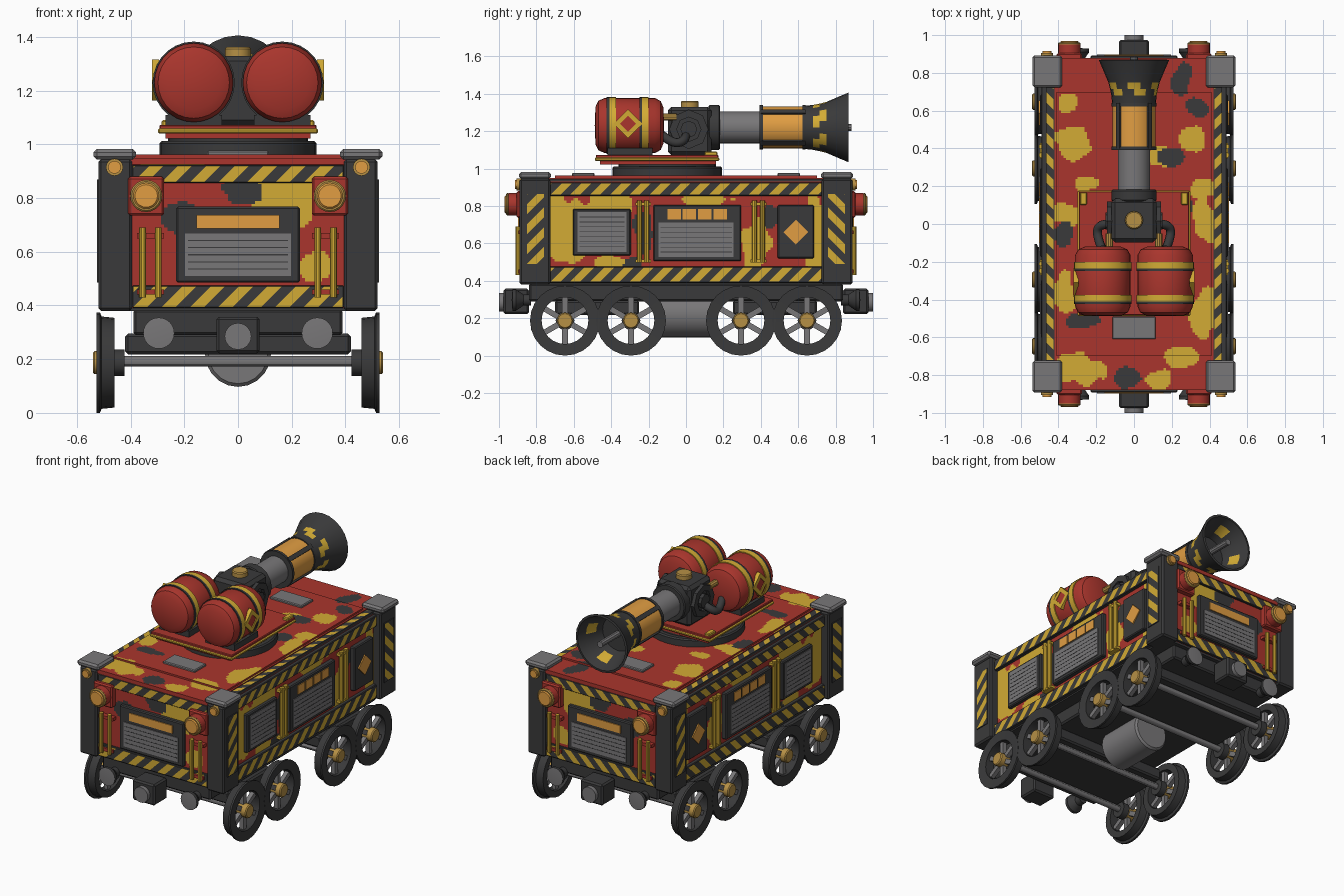
import bpy, bmesh, math
from mathutils import Matrix, Vector, noise

if "Cube" in bpy.data.objects:
    bpy.data.objects.remove(bpy.data.objects["Cube"])

def material(name, rgb):
    m = bpy.data.materials.new(name)
    m.diffuse_color = (*rgb, 1)
    m.use_nodes = True
    m.node_tree.nodes["Principled BSDF"].inputs["Base Color"].default_value = m.diffuse_color
    return m

RED = material("red_paint", (0.40, 0.036, 0.026))
YEL = material("yellow_paint", (0.65, 0.41, 0.035))
DARK = material("dark_iron", (0.042, 0.042, 0.043))
GREY = material("grey_steel", (0.19, 0.185, 0.19))
ORG = material("orange_glow", (0.75, 0.34, 0.055))
BRASS = material("brass", (0.47, 0.28, 0.06))

# Frames map (u, v, depth) to the right side, the front end and the roof
SIDE = Matrix(((0, 0, 1, 0), (1, 0, 0, 0), (0, 1, 0, 0), (0, 0, 0, 1)))
FRONT = Matrix(((1, 0, 0, 0), (0, 0, -1, 0), (0, 1, 0, 0), (0, 0, 0, 1)))
ROOF = Matrix.Identity(4)

def finish(bm, name, frame, mats, mirror=""):
    bm.transform(frame)
    me = bpy.data.meshes.new(name)
    bm.to_mesh(me)
    bm.free()
    for m in mats:
        me.materials.append(m)
    ob = bpy.data.objects.new(name, me)
    bpy.context.collection.objects.link(ob)
    if mirror:
        mod = ob.modifiers.new("mirror", 'MIRROR')
        mod.use_axis = ("x" in mirror, "y" in mirror, False)
        mod.use_mirror_merge = False
    return ob

def box(name, frame, u, v, d, mat, mirror="", bevel=0.0):
    bm = bmesh.new()
    bmesh.ops.create_cube(bm, size=1)
    for p in bm.verts:
        p.co = [(a[0] + a[1]) / 2 + c * (a[1] - a[0]) for a, c in zip((u, v, d), p.co)]
    if bevel:
        bmesh.ops.bevel(bm, geom=bm.edges[:], offset=bevel, segments=1, affect='EDGES')
    return finish(bm, name, frame, [mat], mirror)

def lathe(name, frame, cu, cv, profile, mats, mirror="", segs=24, closed=False, rule=None):
    bm = bmesh.new()
    rings = [[bm.verts.new((cu + r * math.cos(k * math.tau / segs), cv + r * math.sin(k * math.tau / segs), d))
              for k in range(segs)] for r, d in profile]
    n = len(rings)
    for j in range(n if closed else n - 1):
        a, b = rings[j], rings[(j + 1) % n]
        for k in range(segs):
            f = bm.faces.new((a[k], a[(k + 1) % segs], b[(k + 1) % segs], b[k]))
            if rule:
                f.material_index = rule(j, k)
    bmesh.ops.remove_doubles(bm, verts=bm.verts[:], dist=1e-5)
    bmesh.ops.recalc_face_normals(bm, faces=bm.faces[:])
    return finish(bm, name, frame, mats if isinstance(mats, list) else [mats], mirror)

def rod(name, frame, cu, cv, r, d0, d1, mat, mirror="", segs=16, ch=0.0):
    return lathe(name, frame, cu, cv, [(0, d0), (r - ch, d0), (r, d0 + ch), (r, d1 - ch), (r - ch, d1), (0, d1)], mat, mirror, segs)

def hazard(name, frame, u, v, d, mirror, step=0.053):
    bm = bmesh.new()
    bm.faces.new([bm.verts.new((a, b, d)) for a, b in ((u[0], v[0]), (u[1], v[0]), (u[1], v[1]), (u[0], v[1]))])
    for i in range(-30, 40):
        bmesh.ops.bisect_plane(bm, geom=bm.verts[:] + bm.edges[:] + bm.faces[:],
                               plane_co=(u[0] + i * step, v[0], d), plane_no=(1, -1, 0))
    for f in bm.faces:
        c = f.calc_center_median()
        f.material_index = math.floor((c.x - u[0] - c.y + v[0]) / step) % 2
    return finish(bm, name, frame, [YEL, DARK], mirror)

def camo(name, frame, u, v, d, blobs, mirror="", cell=0.0125):
    nu, nv = round((u[1] - u[0]) / cell), round((v[1] - v[0]) / cell)
    bm = bmesh.new()
    g = [[bm.verts.new((u[0] + (u[1] - u[0]) * i / nu, v[0] + (v[1] - v[0]) * j / nv, d)) for j in range(nv + 1)]
         for i in range(nu + 1)]
    for i in range(nu):
        for j in range(nv):
            f = bm.faces.new((g[i][j], g[i + 1][j], g[i + 1][j + 1], g[i][j + 1]))
            c = f.calc_center_median()
            w = 1.1 * noise.noise(Vector((c.x * 11, c.y * 11, 3.3)))
            for bu, bv, ru, rv, m in blobs:
                if ((c.x - bu) / ru) ** 2 + ((c.y - bv) / rv) ** 2 + w < 1:
                    f.material_index = m
    return finish(bm, name, frame, [RED, YEL, DARK], mirror)

def louvre(name, frame, u, v, d, mirror):
    box(name + "_grille", frame, u, v, (d - .01, d), GREY, mirror)
    n = round((v[1] - v[0]) / 0.027)
    for i in range(1, n):
        z = v[0] + (v[1] - v[0]) * i / n
        box(name + "_slot", frame, (u[0] + .01, u[1] - .01), (z - .002, z + .002), (d - .005, d + .001), DARK, mirror)

# Hull core and painted camouflage panels
roof = [(-.36, .64, .06, .07, 1), (-.33, .42, .10, .11, 1), (-.25, .22, .06, .05, 1), (-.34, .06, .08, .06, 1),
        (-.37, -.36, .06, .12, 1), (.15, .36, .08, .05, 1), (.36, .19, .07, .05, 1), (.38, .02, .06, .12, 1),
        (.37, -.46, .08, .12, 1), (-.28, -.77, .13, .10, 1), (.12, -.83, .08, .06, 1), (.26, -.69, .09, .06, 1),
        (.3, .45, .06, .07, 1), (.25, .76, .06, .08, 2), (.33, .62, .06, .05, 2), (.2, .36, .07, .05, 2),
        (.25, .1, .05, .05, 2), (-.28, -.52, .10, .05, 2), (-.37, -.05, .04, .06, 2), (-.03, -.81, .08, .06, 2)]
flank = [(-.66, .68, .14, .2, 1), (-.4, .82, .14, .07, 1), (.37, .6, .08, .14, 1), (.7, .65, .07, .2, 1),
         (.1, .83, .14, .04, 1), (-.4, .5, .08, .04, 1), (-.23, .66, .05, .12, 2), (.45, .74, .05, .07, 2), (-.28, .49, .05, .04, 2)]
end = [(.2, .8, .16, .1, 1), (-.25, .92, .1, .06, 1), (.28, .55, .06, .06, 1), (0, .83, .08, .06, 2), (-.22, .73, .06, .07, 2)]
box("hull_core", ROOF, (-.465, .465), (-.86, .86), (.38, .945), DARK)
camo("roof_paint", ROOF, (-.42, .42), (-.875, .875), .951, roof)
box("roof_rim", ROOF, (-.42, .42), (-.88, .88), (.925, .950), RED)
box("roof_panel", ROOF, (-.41, .41), (-.70, .70), (.94, .962), RED)
camo("roof_panel_paint", ROOF, (-.41, .41), (-.70, .70), .963, roof)
hazard("roof_edge_stripes", ROOF, (.425, .462), (-.72, .72), .947, "x")
camo("side_paint", SIDE, (-.74, .74), (.39, .93), .467, flank, "x")
camo("end_paint", FRONT, (-.40, .40), (.39, .94), .863, end, "y")
for y in (-.55, .55):
    box("roof_hatch", ROOF, (-.115, .115), (y - .06, y + .06), (.95, .977), GREY, bevel=.005)

# Corner posts with caps, stripes and marker lamps
box("corner_post", ROOF, (.395, .52), (.725, .89), (.38, .945), DARK, "xy", .01)
box("post_cap", ROOF, (.38, .538), (.722, .893), (.943, .982), GREY, "xy", .012)
hazard("post_stripes", SIDE, (-.85, -.76), (.49, .865), .526, "xy")
box("post_stripe_plate", SIDE, (-.855, -.755), (.485, .87), (.515, .525), DARK, "xy")
rod("marker_lamp_ring", FRONT, .46, .915, .032, .88, .905, BRASS, "xy")
rod("marker_lamp", FRONT, .46, .915, .024, .9, .915, ORG, "xy")

# Hazard beams along the sides and ends
for v in ((.86, .92), (.395, .47)):
    box("side_beam", SIDE, (-.73, .73), (v[0] - .006, v[1] + .006), (.46, .49), DARK, "x", .004)
    hazard("side_beam_stripes", SIDE, (-.725, .725), v, .4915, "x")
    box("end_beam", FRONT, (-.395, .395), (v[0] - .004, v[1] + .004), (.86, .879), DARK, "y", .004)
    hazard("end_beam_stripes", FRONT, (-.39, .39), v, .8805, "y")

# Side windows, diamond hatch and pipes
box("small_window_frame", SIDE, (-.605, -.295), (.535, .785), (.46, .492), DARK, "x", .006)
louvre("small_window", SIDE, (-.58, -.318), (.555, .768), .497, "x")
box("large_window_frame", SIDE, (-.175, .295), (.505, .805), (.46, .498), DARK, "x", .006)
louvre("large_window", SIDE, (-.147, .255), (.527, .712), .503, "x")
for i in range(4):
    u = -.10 + i * .0825
    box("window_light", SIDE, (u, u + .072), (.728, .785), (.495, .503), ORG, "x")
box("diamond_hatch", SIDE, (.49, .685), (.52, .805), (.46, .498), DARK, "x", .006)
rod("diamond_light", SIDE, .588, .66, .066, .49, .505, ORG, "x", 4)
for y in (-.248, -.21, .365, .41):
    rod("side_pipe", ROOF, .49, y, .014, .5, .83, YEL, "x", 10)
for y in (-.229, .388):
    for z in (.505, .81):
        box("pipe_bracket", SIDE, (y - .042, y + .042), (z - .008, z + .008), (.46, .497), YEL, "x")

# End windows, head lamps and pipes
box("end_window_frame", FRONT, (-.23, .23), (.485, .768), (.86, .892), DARK, "y", .006)
louvre("end_window", FRONT, (-.197, .197), (.51, .668), .897, "y")
box("end_window_light", FRONT, (-.155, .155), (.687, .737), (.885, .898), ORG, "y")
box("head_lamp_plate", FRONT, (.275, .41), (.735, .88), (.86, .905), RED, "xy", .008)
rod("head_lamp_housing", FRONT, .342, .808, .06, .9, .95, RED, "xy", 20)
rod("head_lamp_ring", FRONT, .342, .808, .06, .945, .962, BRASS, "xy", 20, .006)
rod("head_lamp_glass", FRONT, .342, .808, .048, .95, .97, ORG, "xy", 20, .006)
for x in (.297, .355):
    rod("end_pipe", ROOF, x, .898, .013, .43, .69, YEL, "xy", 10)
for z in (.45, .66):
    box("end_pipe_bracket", FRONT, (.275, .377), (z - .01, z + .01), (.86, .895), RED, "xy")

# Chassis, bogies, belly tank, coupler and buffers
box("chassis", ROOF, (-.39, .39), (-.84, .84), (.29, .385), DARK, bevel=.01)
box("bogie", ROOF, (-.42, .42), (.25, .70), (.218, .295), DARK, "y", .01)
rod("belly_tank", FRONT, 0, .22, .123, -.165, .165, GREY, "", 20, .012)
box("coupler_box", ROOF, (-.08, .08), (.84, .975), (.222, .358), DARK, "y", .01)
rod("coupler_face", FRONT, 0, .285, .05, .97, 1.0, GREY, "y")
rod("buffer_stem", FRONT, .295, .297, .03, .83, .91, DARK, "xy")
lathe("buffer_pad", FRONT, .295, .297, [(0, .87), (.03, .87), (.058, .91), (.058, .928), (0, .932)], [DARK, GREY], "xy",
      rule=lambda j, k: int(j == 3))

# Wheels: rim with flange, spokes, hub and axle
for y in (.294, .647):
    lathe("wheel_rim", SIDE, y, .187, [(.125, .46), (.167, .46), (.172, .508), (.187, .514), (.187, .527), (.125, .522)],
          DARK, "xy", 24, True)
    for a in (90, 30, 150):
        spoke = Matrix.Translation((0, y, .187)) @ Matrix.Rotation(math.radians(a), 4, 'X') @ SIDE
        box("wheel_spoke", spoke, (-.13, .13), (-.015, .015), (.475, .503), GREY, "xy")
    rod("wheel_hub", SIDE, y, .187, .043, .465, .54, BRASS, "xy", 16, .006)
    rod("wheel_bearing", SIDE, y, .187, .05, .422, .465, DARK, "xy")
    rod("axle", SIDE, y, .192, .02, -.47, .47, GREY, "y", 12)

# Turret ring and platform
rod("turret_ring", ROOF, 0, -.10, .292, .95, 1.012, DARK, "", 32, .008)
rod("turret_collar", ROOF, 0, -.10, .26, 1.01, 1.045, DARK, "", 32)
box("platform_base", ROOF, (-.27, .27), (-.46, .16), (1.022, 1.042), RED)
box("platform_trim", ROOF, (-.298, .298), (-.487, .178), (1.04, 1.06), YEL, bevel=.006)
box("platform", ROOF, (-.292, .292), (-.482, .173), (1.055, 1.073), RED, bevel=.004)
box("platform_peg", ROOF, (.25, .285), (.1, .168), (1.06, 1.09), YEL, "x", .005)

# Twin fuel tanks with bands and diamond badges
lathe("fuel_tank", FRONT, .165, 1.23, [(0, .118), (.095, .12), (.13, .135), (.147, .165), (.147, .435), (.133, .468), (.1, .484),
      (0, .488)], RED, "x", 28)
for d, w, m in ((.2, .035, YEL), (.375, .035, YEL), (.235, .014, DARK), (.41, .014, DARK)):
    lathe("tank_band", FRONT, .165, 1.23, [(.14, d), (.153, d), (.153, d + w), (.14, d + w)], m, "x", 28, True)
lathe("tank_diamond", SIDE, -.31, 1.24, [(.043, .295), (.077, .295), (.077, .32), (.043, .32)], YEL, "x", 4, True)
rod("tank_diamond_fill", SIDE, -.31, 1.24, .05, .295, .316, RED, "x", 4)
box("tank_cradle", ROOF, (.06, .27), (-.42, -.18), (1.07, 1.11), DARK, "x")

# Pump block with cap, side valves, connectors and hoses
box("pump_block", ROOF, (-.12, .12), (-.097, .135), (1.07, 1.33), DARK, "", .02)
rod("pump_cap", ROOF, 0, .02, .048, 1.32, 1.362, BRASS, "", 16, .006)
lathe("valve_ring", SIDE, .015, 1.21, [(.065, .11), (.105, .11), (.105, .142), (.065, .142)], DARK, "x", 8, True)
rod("valve_core", SIDE, .015, 1.21, .045, .11, .15, DARK, "x", 8)
rod("tank_connector", FRONT, .13, 1.275, .02, .05, .13, BRASS, "x", 10)
for s in (-1, 1):
    cu = bpy.data.curves.new("hose", 'CURVE')
    cu.dimensions, cu.bevel_depth, cu.bevel_resolution, cu.resolution_u = '3D', .024, 2, 8
    sp = cu.splines.new('NURBS')
    pts = [(.12, 0, 1.18), (.18, 0, 1.16), (.2, -.03, 1.13), (.19, -.08, 1.14), (.17, -.13, 1.18)]
    sp.points.add(len(pts) - 1)
    for p, c in zip(sp.points, pts):
        p.co = (s * c[0], c[1], c[2], 1)
    sp.use_endpoint_u = True
    cu.materials.append(DARK)
    bpy.context.collection.objects.link(bpy.data.objects.new("hose", cu))

# Cannon: flange, grey barrel, glowing chamber and flared muzzle pointing to +y
Z = 1.22
rod("barrel_flange", FRONT, 0, Z, .12, -.182, -.12, DARK, "", 16, .006)
rod("barrel", FRONT, 0, Z, .086, -.42, -.17, GREY, "", 24)
rod("chamber", FRONT, 0, Z, .113, -.64, -.395, ORG, "", 24)
for d in (-.411, -.64):
    rod("chamber_ring", FRONT, 0, Z, .119, d, d + .018, DARK, "", 24)
for k in range(4):
    bar = Matrix.Translation((0, 0, Z)) @ Matrix.Rotation((k + .5) * math.pi / 2, 4, 'Y') @ FRONT
    box("chamber_bar", bar, (.10, .122), (-.014, .014), (-.64, -.40), DARK)
stripe = lambda j, k: int(j == 2 and k % 4 < 2 or j == 3 and k % 4 in (1, 2) or j == 7 and k % 6 < 2)
lathe("muzzle", FRONT, 0, Z, [(0, -.63), (.115, -.63), (.12, -.68), (.127, -.715), (.136, -.75), (.186, -.868), (.172, -.87),
      (.15, -.815), (.122, -.75), (.11, -.70), (0, -.70)], [DARK, YEL], "", 24, rule=stripe)
rod("muzzle_nozzle", FRONT, 0, Z, .02, -.885, -.69, GREY, "", 10)

# Smooth round parts while keeping edges sharp
for ob in bpy.data.objects:
    if ob.type == 'MESH':
        ob.select_set(True)
        bpy.context.view_layer.objects.active = ob
bpy.ops.object.shade_smooth_by_angle(angle=math.radians(30))
